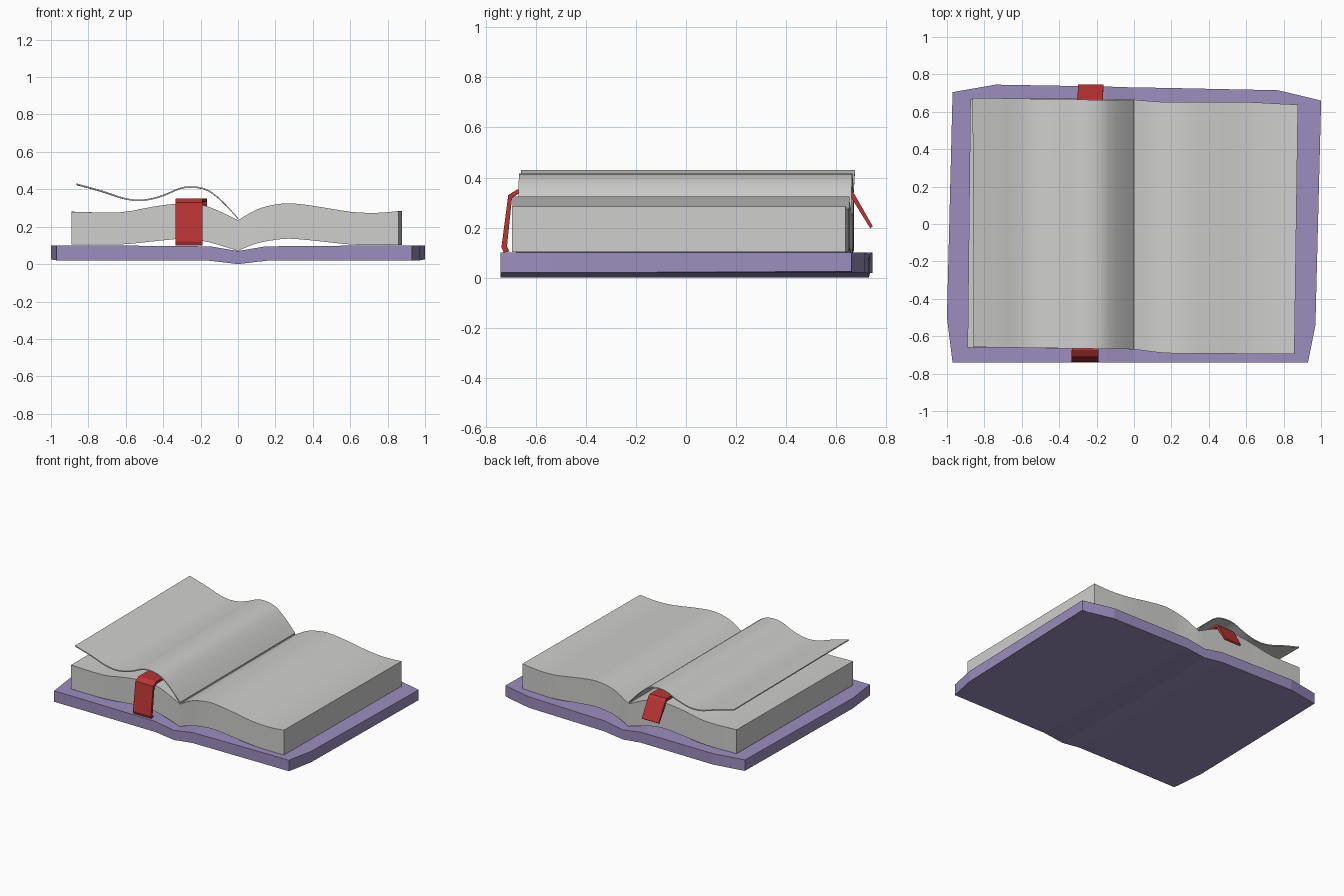
import bpy, bmesh, math

if "Cube" in bpy.data.objects:
    bpy.data.objects.remove(bpy.data.objects["Cube"])


def material(name, rgb):
    m = bpy.data.materials.new(name)
    m.diffuse_color = (*rgb, 1)
    m.use_nodes = True
    m.node_tree.nodes["Principled BSDF"].inputs["Base Color"].default_value = m.diffuse_color
    return m


PURPLE = material("purple_cover", (0.33, 0.27, 0.51))
PAPER = material("paper", (0.62, 0.62, 0.61))
RED = material("red_ribbon", (0.50, 0.035, 0.035))


def loft(name, sections, mat, smooth=False):
    """Skin a closed strip through a row of four-point sections."""
    bm = bmesh.new()
    rings = [[bm.verts.new(p) for p in s] for s in sections]
    for a, b in zip(rings, rings[1:]):
        for i in range(4):
            j = (i + 1) % 4
            bm.faces.new((a[i], a[j], b[j], b[i]))
    bm.faces.new(rings[0])
    bm.faces.new(rings[-1])
    bmesh.ops.recalc_face_normals(bm, faces=bm.faces)
    me = bpy.data.meshes.new(name)
    bm.to_mesh(me)
    bm.free()
    ob = bpy.data.objects.new(name, me)
    bpy.context.collection.objects.link(ob)
    me.materials.append(mat)
    if smooth:
        bpy.ops.object.select_all(action='DESELECT')
        ob.select_set(True)
        bpy.context.view_layer.objects.active = ob
        bpy.ops.object.shade_smooth_by_angle(angle=math.radians(25))
    return ob


def curve(rows, steps=3):
    """Catmull-Rom interpolation through rows of numbers."""
    out = []
    n = len(rows)
    for i in range(n - 1):
        p0, p1, p2, p3 = rows[max(i - 1, 0)], rows[i], rows[i + 1], rows[min(i + 2, n - 1)]
        for k in range(steps):
            t = k / steps
            out.append([0.5 * (2 * b + (c - a) * t + (2 * a - 5 * b + 4 * c - d) * t * t
                               + (3 * b - a - 3 * c + d) * t ** 3)
                        for a, b, c, d in zip(p0, p1, p2, p3)])
    return out + [list(rows[-1])]


def slab(xf, xb, yf, yb, top, bot):
    return [(xf, yf, top), (xb, yb, top), (xb, yb, bot), (xf, yf, bot)]


# Cover: x, front y, back y, top z, bottom z
cover = [(-1.0, -.50, -.49, .10, .025), (-.97, -.74, .705, .10, .02),
         (-.74, -.74, .745, .10, .02), (-.15, -.74, .735, .095, .018),
         (0, -.74, .73, .07, 0), (.15, -.74, .728, .095, .018),
         (.77, -.74, .715, .10, .02), (.93, -.74, .677, .10, .02),
         (.97, -.54, .667, .10, .02), (1.0, .64, .66, .10, .025)]
loft("cover", [slab(x, x, yf, yb, t, b) for x, yf, yb, t, b in cover], PURPLE)

# Page block: front x, back x, front y, back y, top z, bottom z
left = [(-.89, -.875, -.66, .665, .28, .105), (-.63, -.63, -.66, .67, .277, .105),
        (-.45, -.45, -.665, .67, .308, .122), (-.29, -.29, -.667, .67, .325, .135),
        (-.16, -.16, -.668, .668, .308, .118), (0, 0, -.67, .665, .235, .071)]
right = [(0, 0, -.67, .665, .235, .071), (.09, .09, -.682, .657, .287, .108),
         (.17, .17, -.69, .652, .313, .125), (.27, .27, -.692, .652, .325, .136),
         (.40, .40, -.693, .652, .312, .126), (.60, .60, -.694, .652, .28, .105),
         (.74, .74, -.695, .645, .274, .102), (.858, .877, -.695, .638, .284, .102)]
loft("page_block", [slab(*r) for r in curve(left) + curve(right)[1:]], PAPER, True)

# Single lifted page: x, height of its top face
lifted = [(-.857, .43), (-.72, .392), (-.60, .353), (-.50, .346), (-.40, .37),
          (-.31, .408), (-.24, .416), (-.16, .398), (-.08, .335), (0, .248)]
sections = []
for x, z in curve(lifted):
    u = -x / .857
    sections.append(slab(x, x - .006 * u, -.67 + .012 * u, .66 + .015 * u, z, z - .008))
loft("lifted_page", sections, PAPER, True)

# Ribbon bookmark: outer y, z then inner y, z along its length
ribbon = [(-.728, .10, -.705, .105), (-.737, .122, -.715, .125),
          (-.71, .33, -.695, .318), (-.675, .352, -.67, .335),
          (.655, .35, .655, .332), (.672, .335, .66, .32), (.746, .205, .736, .197)]
sections = []
for yo, zo, yi, zi in ribbon:
    c = -.262 + .03 * (yo + .73) / 1.47
    w = .072 - .004 * (yo + .73) / 1.47
    sections.append([(c - w, yo, zo), (c + w, yo, zo), (c + w, yi, zi), (c - w, yi, zi)])
loft("ribbon_bookmark", sections, RED)
